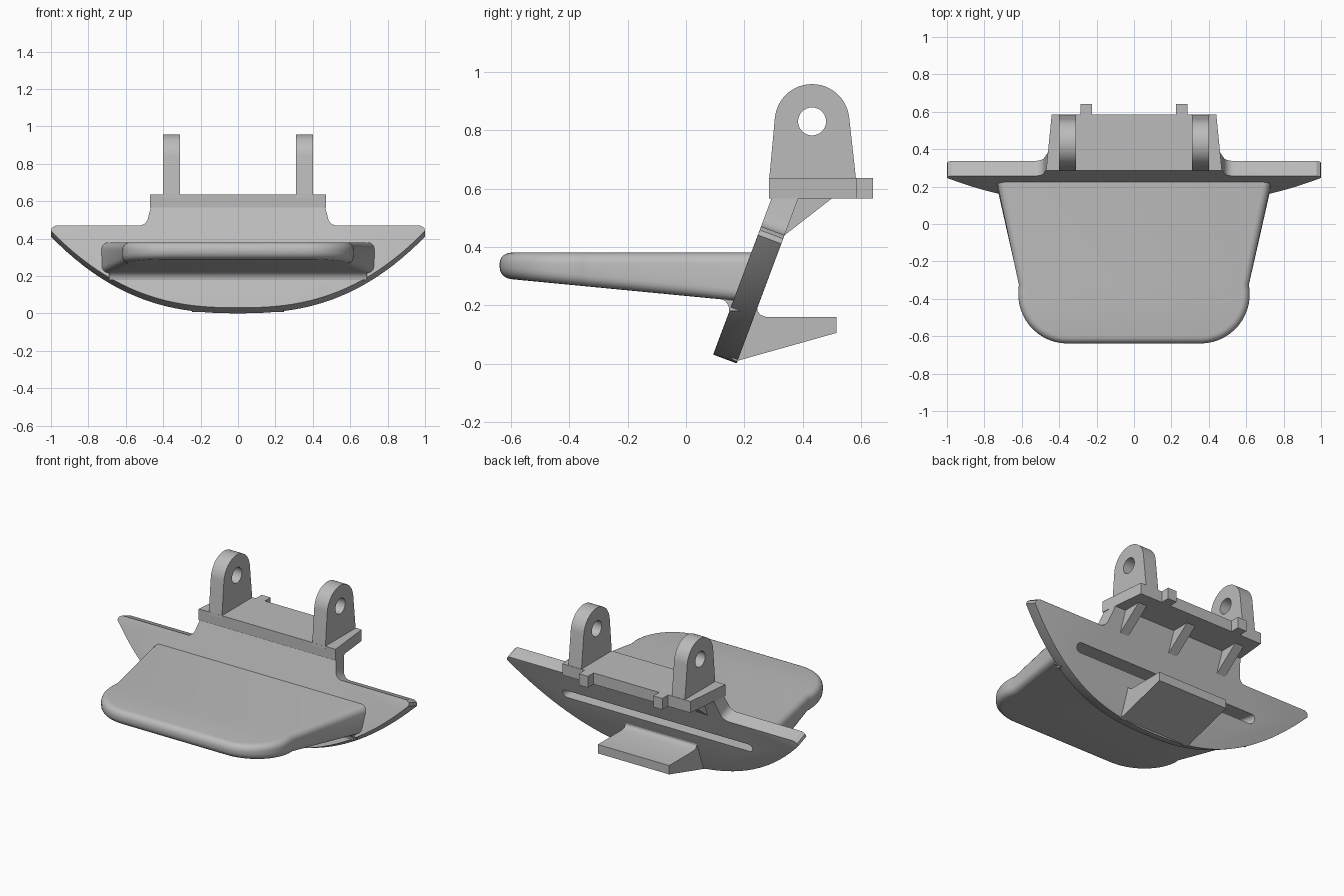
import bpy, bmesh, math
from mathutils import Vector

cube = bpy.data.objects.get("Cube")
if cube:
    bpy.data.objects.remove(cube)

GREY = (0.5, 0.5, 0.5, 1)
mat = bpy.data.materials.new("plain_grey")
mat.use_nodes = True
mat.diffuse_color = GREY
mat.node_tree.nodes["Principled BSDF"].inputs["Base Color"].default_value = GREY


def loft(name, loop_a, loop_b, bevel=0, rule=lambda a, b: True):
    """Solid between two matching loops, with rounded rims where rule allows."""
    bm = bmesh.new()
    rings = [[bm.verts.new(p) for p in loop] for loop in (loop_a, loop_b)]
    caps = [bm.faces.new(r) for r in rings]
    n = len(loop_a)
    for i in range(n):
        j = (i + 1) % n
        bm.faces.new((rings[0][i], rings[0][j], rings[1][j], rings[1][i]))
    bmesh.ops.recalc_face_normals(bm, faces=bm.faces)
    if bevel:
        rims = [e for f in caps for e in f.edges if rule(e.verts[0].co, e.verts[1].co)]
        bmesh.ops.bevel(bm, geom=rims, offset=bevel, segments=5, profile=0.5,
                        affect='EDGES', clamp_overlap=True)
    mesh = bpy.data.meshes.new(name)
    bm.to_mesh(mesh)
    bm.free()
    mesh.materials.append(mat)
    ob = bpy.data.objects.new(name, mesh)
    bpy.context.collection.objects.link(ob)
    return ob


def along_x(name, profile, x0, x1, bevel=0):
    """Side profile of (y, z) points extruded from x0 to x1."""
    return loft(name, [(x0, y, z) for y, z in profile],
                [(x1, y, z) for y, z in profile], bevel)


def box(name, x0, x1, y0, y1, z0, z1):
    return along_x(name, [(y0, z0), (y1, z0), (y1, z1), (y0, z1)], x0, x1)


def arc(cx, cy, r, start, end, steps):
    angles = [math.radians(start + (end - start) * i / steps) for i in range(steps + 1)]
    return [(cx + r * math.cos(a), cy + r * math.sin(a)) for a in angles]


def mirrored(half):
    """Close a right-hand outline with its mirror image."""
    return half + [(-x, y) for x, y in reversed(half) if x > 1e-6]


def cut(cutter, targets):
    for ob in targets:
        mod = ob.modifiers.new("cut", 'BOOLEAN')
        mod.operation = 'DIFFERENCE'
        mod.solver = 'EXACT'
        mod.object = cutter
        bpy.context.view_layer.objects.active = ob
        bpy.ops.object.modifier_apply(modifier="cut")
    bpy.data.objects.remove(cutter)


# Leaning crescent plate with its neck
up = Vector((0, 0.35, 0.937))
back = Vector((0, 0.937, -0.35)) * 0.086
foot = Vector((0, 0.093, 0.031))
half = [(i / 24, 0.031 + 0.41 * (i / 24) ** 2.5) for i in range(25)]
half += [(0.996, 0.458), (0.975, 0.47), (0.53, 0.47)]
half += arc(0.53, 0.52, 0.05, 260, 185, 6)
half += [(0.465, 0.57), (0.46, 0.6)]
front = [Vector((x, 0, 0)) + foot + up * ((z - 0.031) / 0.937) for x, z in mirrored(half)]
plate = loft("leaning_plate", front, [p + back for p in front], 0.014,
             lambda a, b: max(a.z, b.z) < 0.475 and not (abs(a.x) < 0.54 and a.z > 0.4))

# Tapered shelf with rounded rim
rim = mirrored(arc(0.355, -0.375, 0.264, -90, 11, 14) + [(0.74, 0.27)])
shelf = loft("front_shelf", [(x, y, 0.38) for x, y in rim],
             [(x, min(y, 0.22), 0.232 - 0.096 * min(y, 0.22)) for x, y in rim], 0.038,
             lambda a, b: not (a.y > 0.2 and b.y > 0.2))

# Fillet under the shelf
along_x("shelf_fillet", [(0.2, 0.24), (0.115, 0.224), (0.135, 0.214), (0.146, 0.198),
                         (0.148, 0.18), (0.2, 0.18)], -0.69, 0.69)

# Long slot in the back of the plate
slot = mirrored(arc(0.645, 0, 0.027, -90, 90, 8))
cut(loft("slot_cutter", [(x, 0.4, z + 0.275) for x, z in slot],
         [(x * 0.85, -0.2, z + 0.31) for x, z in slot]), [plate, shelf])

# Top slab, narrower at the back
slab = [(-0.47, 0.285), (0.47, 0.285), (0.44, 0.585), (-0.44, 0.585)]
loft("top_slab", [(x, y, 0.566) for x, y in slab], [(x, y, 0.636) for x, y in slab])

# Hinge lugs, stop tabs and gussets
lug_side = [(0.284, 0.62), (0.584, 0.62)] + arc(0.432, 0.83, 0.128, 5, 175, 24)
hole = arc(0.432, 0.83, 0.048, 0, 348.75, 31)
gusset_side = [(0.29, 0.45), (0.325, 0.43), (0.505, 0.57), (0.33, 0.57)]
for side, s in (("left", 1), ("right", -1)):
    lug = along_x(side + "_hinge_lug", lug_side, s * 0.31, s * 0.40)
    cut(along_x("hole_cutter", hole, s * 0.2, s * 0.5), [lug])
    box(side + "_stop_tab", s * 0.225, s * 0.287, 0.585, 0.641, 0.566, 0.636)
for name, x in (("left", 0.355), ("middle", 0), ("right", -0.355)):
    along_x(name + "_gusset", gusset_side, x - 0.03, x + 0.03)

# Wedge foot behind the plate
wedge = [(0.14, 0.03), (0.17, 0.008), (0.515, 0.105), (0.515, 0.16), (0.275, 0.16),
         (0.255, 0.167), (0.245, 0.18), (0.243, 0.2), (0.2, 0.2)]
along_x("rear_wedge", wedge, -0.245, 0.245)

# Smooth curved faces, keep edges crisp
bpy.ops.object.select_all(action='DESELECT')
for ob in bpy.context.collection.objects:
    if ob.type == 'MESH' and mat.name in ob.data.materials:
        ob.select_set(True)
        bpy.context.view_layer.objects.active = ob
bpy.ops.object.shade_smooth_by_angle(angle=math.radians(30))
